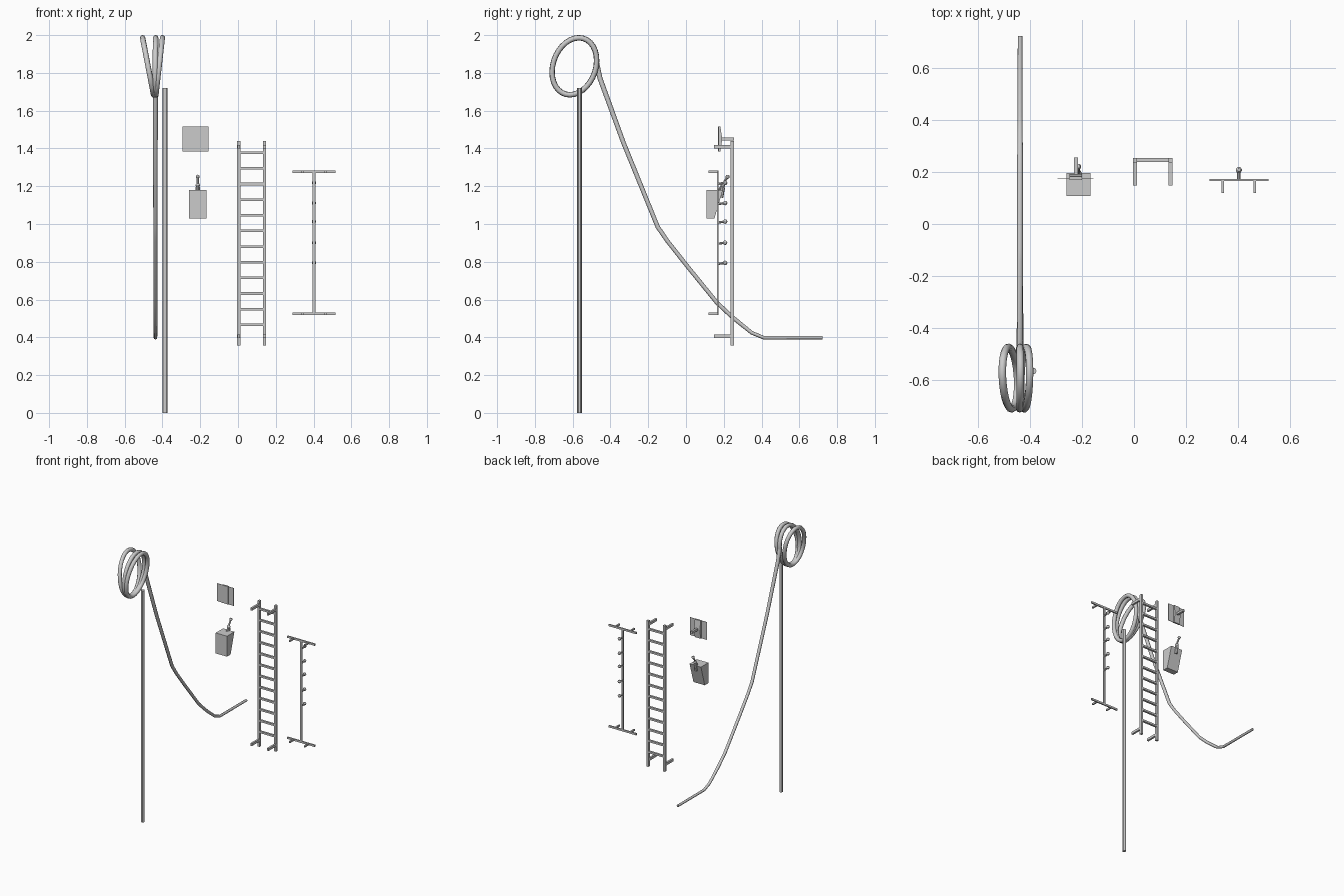
import bpy, bmesh, math
from mathutils import Vector

if "Cube" in bpy.data.objects:
    bpy.data.objects.remove(bpy.data.objects["Cube"])


def finish(name, bm):
    bmesh.ops.recalc_face_normals(bm, faces=bm.faces)
    me = bpy.data.meshes.new(name)
    bm.to_mesh(me)
    bm.free()
    ob = bpy.data.objects.new(name, me)
    bpy.context.collection.objects.link(ob)
    return ob


def box(bm, lo, hi):
    lo, hi = Vector(lo), Vector(hi)
    size, mid = hi - lo, (hi + lo) / 2
    for v in bmesh.ops.create_cube(bm, size=1)["verts"]:
        v.co = Vector(a * b for a, b in zip(v.co, size)) + mid


def rod(bm, p, q, r, sides=8):
    p, q = Vector(p), Vector(q)
    d = q - p
    vs = bmesh.ops.create_cone(bm, cap_ends=True, segments=sides, radius1=r,
                               radius2=r, depth=d.length)["verts"]
    rot = d.to_track_quat('Z', 'Y')
    for v in vs:
        v.co = rot @ v.co + (p + q) / 2


def ball(bm, c, r):
    vs = bmesh.ops.create_uvsphere(bm, u_segments=10, v_segments=6, radius=r)["verts"]
    bmesh.ops.translate(bm, verts=vs, vec=c)


def prism(bm, profile, x0, x1):
    # extrude a (y, z) profile along x
    f = bm.faces.new([bm.verts.new((x0, y, z)) for y, z in profile])
    ext = bmesh.ops.extrude_face_region(bm, geom=[f])["geom"]
    vs = [g for g in ext if isinstance(g, bmesh.types.BMVert)]
    bmesh.ops.translate(bm, verts=vs, vec=(x1 - x0, 0, 0))


def tube(name, pts, r, radii=None, cyclic=False):
    cu = bpy.data.curves.new(name, 'CURVE')
    cu.dimensions = '3D'
    cu.bevel_depth = r
    cu.bevel_resolution = 2
    cu.use_fill_caps = not cyclic
    sp = cu.splines.new('POLY')
    sp.points.add(len(pts) - 1)
    for i, p in enumerate(pts):
        sp.points[i].co = (*p, 1)
        sp.points[i].radius = radii[i] if radii else 1
    sp.use_cyclic_u = cyclic
    sp.use_smooth = True
    ob = bpy.data.objects.new(name, cu)
    bpy.context.collection.objects.link(ob)


# tall pole
bm = bmesh.new()
rod(bm, (-0.387, -0.564, 0), (-0.387, -0.564, 1.72), 0.0125, 12)
finish("tall_pole", bm)

# three leaning hose coils
for i, (bot, top) in enumerate([(-0.447, -0.505), (-0.44, -0.436), (-0.434, -0.4)]):
    pts = []
    for k in range(32):
        t = 2 * math.pi * k / 32
        c, s = math.cos(t), math.sin(t)
        pts.append((bot + (top - bot) * (s + 1) / 2,
                    -0.591 + 0.1155 * c + 0.024 * s, 1.835 + 0.151 * s))
    tube(f"hose_coil_{i + 1}", pts, 0.0145, cyclic=True)

# hanging hose length
path = [(-0.473, 1.85), (-0.455, 1.77), (-0.331, 1.43), (-0.15, 0.985), (-0.1, 0.912),
        (0.004, 0.78), (0.164, 0.583), (0.25, 0.503), (0.348, 0.424), (0.412, 0.398),
        (0.722, 0.398)]
tube("hanging_hose", [(-0.437, y, z) for y, z in path], 0.011,
     [1.25, 1.2, 1.1, 1.05, 1, 1, 1, 1, 0.9, 0.85, 0.8])

# ladder rails with wall arms
bm = bmesh.new()
for x in (0.004, 0.14):
    box(bm, (x - 0.008, 0.236, 0.357), (x + 0.008, 0.254, 1.44))
    for z in (0.405, 1.41):
        box(bm, (x - 0.007, 0.148, z - 0.009), (x + 0.007, 0.24, z + 0.009))
finish("ladder_rails", bm)

# ladder rungs
bm = bmesh.new()
for i in range(12):
    z = 0.466 + i * 0.0829
    box(bm, (0.01, 0.238, z - 0.007), (0.134, 0.253, z + 0.007))
finish("ladder_rungs", bm)

# peg rack frame
bm = bmesh.new()
rx = 0.402
box(bm, (rx - 0.007, 0.164, 0.525), (rx + 0.007, 0.173, 1.277))
for z in (0.525, 1.276):
    box(bm, (rx - 0.113, 0.164, z - 0.007), (rx + 0.113, 0.173, z + 0.007))
    for s in (-1, 1):
        box(bm, (rx + s * 0.061 - 0.005, 0.118, z - 0.006),
            (rx + s * 0.061 + 0.005, 0.166, z + 0.006))
finish("peg_rack_frame", bm)

# pegs with ball ends
bm = bmesh.new()
for z in (1.217, 1.11, 1.012, 0.9, 0.793):
    rod(bm, (rx, 0.17, z - 0.004), (rx, 0.207, z + 0.001), 0.006)
    ball(bm, (rx, 0.207, z + 0.001), 0.012)
finish("rack_pegs", bm)

# backing plate
bm = bmesh.new()
box(bm, (-0.293, 0.172, 1.383), (-0.156, 0.174, 1.515))
finish("backing_plate", bm)

# plate bracket and arm
bm = bmesh.new()
prism(bm, [(0.169, 1.383), (0.169, 1.515), (0.182, 1.515), (0.192, 1.45), (0.182, 1.383)],
      -0.248, -0.2)
box(bm, (-0.231, 0.185, 1.442), (-0.215, 0.255, 1.458))
finish("plate_bracket", bm)

# wedge bucket
bm = bmesh.new()
prism(bm, [(0.108, 1.028), (0.108, 1.18), (0.195, 1.18), (0.15, 1.028)], -0.259, -0.166)
finish("wedge_bucket", bm)

# bucket clip with ball end
bm = bmesh.new()
rod(bm, (-0.213, 0.165, 1.165), (-0.213, 0.22, 1.25), 0.006)
ball(bm, (-0.213, 0.22, 1.25), 0.011)
ball(bm, (-0.213, 0.195, 1.205), 0.012)
rod(bm, (-0.213, 0.185, 1.14), (-0.213, 0.195, 1.195), 0.012)
finish("bucket_clip", bm)

for ob in bpy.context.scene.objects:
    ob.select_set(ob.name in ("tall_pole", "rack_pegs", "bucket_clip"))
bpy.context.view_layer.objects.active = bpy.data.objects["tall_pole"]
bpy.ops.object.shade_smooth_by_angle()
